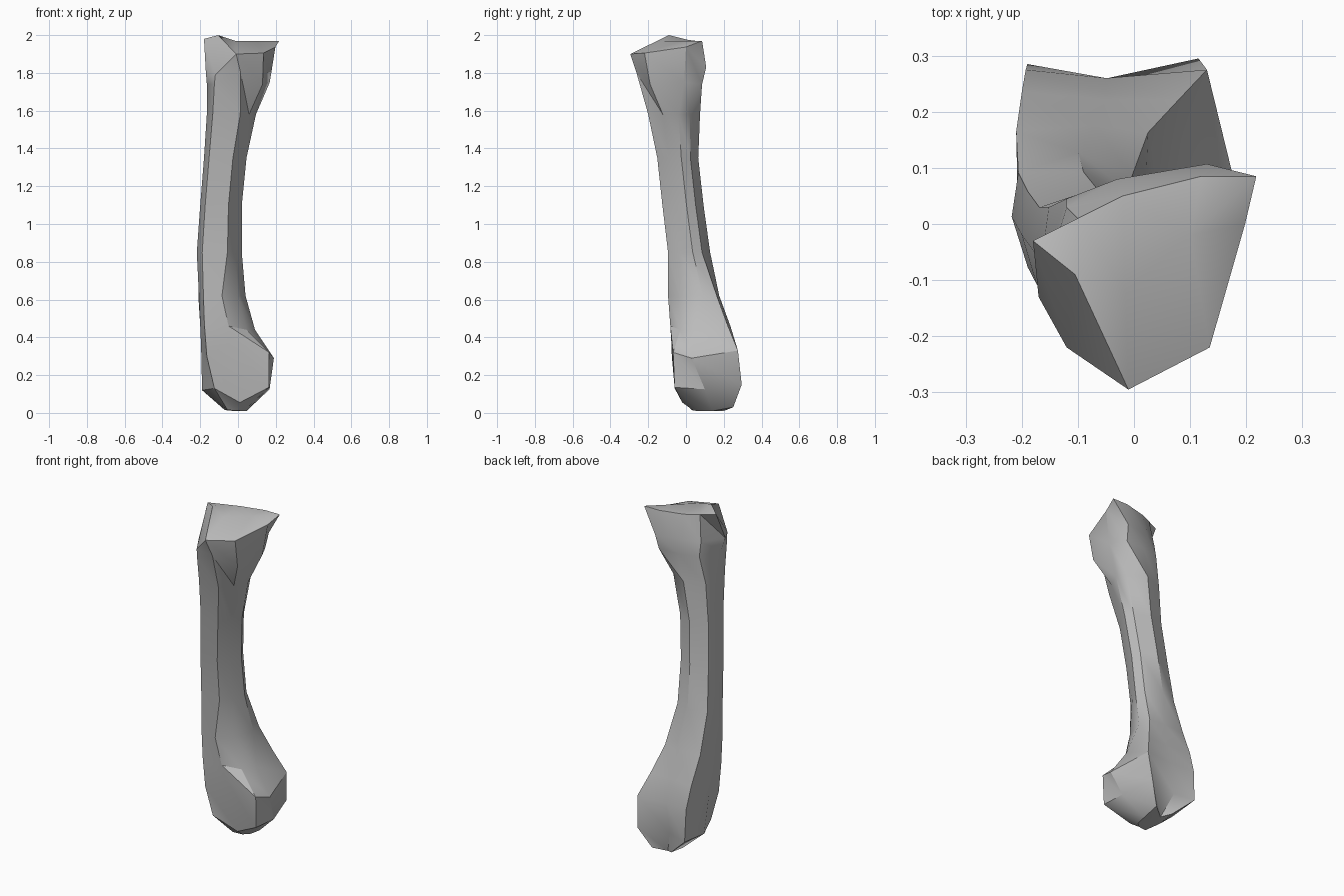
import bpy, bmesh, math

cube = bpy.data.objects.get("Cube")
if cube:
    bpy.data.objects.remove(cube, do_unlink=True)

mat = bpy.data.materials.new("bone grey")
mat.use_nodes = True
colour = (0.5, 0.5, 0.5, 1.0)
mat.diffuse_color = colour
mat.node_tree.nodes["Principled BSDF"].inputs["Base Color"].default_value = colour

# Rings run front-left, front, front-right, right, back-right, back, back-left, left

# Lower knuckle: underside, widest line, shoulder and the ridge running into the shaft
base_rings = [
    [(-.055, .03, .015), (.0, .04, .012), (.03, .07, .01), (.045, .14, .01),
     (.05, .25, .03), (-.02, .2, .01), (-.07, .24, .03), (-.07, .13, .015)],
    [(-.125, -.06, .13), (.01, -.02, .055), (.163, -.06, .135), (.167, .1, .125),
     (.115, .295, .15), (-.07, .255, .15), (-.19, .285, .14), (-.19, .1, .12)],
    [(-.165, -.075, .3), (-.03, -.078, .38), (.165, -.068, .32), (.19, .03, .29),
     (.13, .275, .33), (-.05, .26, .33), (-.193, .275, .33), (-.195, .06, .34)],
    [(-.178, -.08, .47), (-.05, -.083, .46), (.045, -.03, .44), (.09, .045, .44),
     (.08, .222, .46), (-.05, .222, .46), (-.2, .235, .46), (-.2, .05, .46)],
    [(-.183, -.083, .62), (-.085, -.095, .62), (0, -.035, .62), (.04, .09, .62),
     (.025, .163, .62), (-.07, .176, .62), (-.21, .165, .62), (-.207, .03, .62)],
]

# Shaft: one cross-section stretched to (z, x min, x max, y min, y max)
section = [(.12, .08), (.68, 0), (.86, .28), (1, .58),
           (.9, .8), (.5, .99), (.05, .83), (0, .48)]
spans = [
    (.85, -.218, .02, -.095, .13),
    (1.1, -.2, .02, -.125, .095),
    (1.35, -.18, .045, -.152, .067),
    (1.58, -.165, .095, -.2, .077),
]
shaft_rings = [[(x0 + u * (x1 - x0), y0 + v * (y1 - y0), z) for u, v in section]
               for z, x0, x1, y0, y1 in spans]

# Upper head: neck, rim and sloping top outline
head_rings = [
    [(-.125, -.21, 1.74), (.014, -.262, 1.8), (.13, -.19, 1.74), (.168, -.01, 1.75),
     (.12, .085, 1.74), (0, .08, 1.74), (-.12, .045, 1.74), (-.165, -.1, 1.74)],
    [(-.12, -.22, 1.79), (-.01, -.295, 1.9), (.135, -.22, 1.905), (.198, 0, 1.937),
     (.13, .107, 1.83), (-.03, .08, 1.83), (-.12, .03, 1.82), (-.17, -.13, 1.8)],
    [(-.105, -.09, 2.0), (-.015, -.12, 1.97), (.1, -.02, 1.97), (.218, .085, 1.97),
     (.12, .085, 1.97), (-.02, .05, 1.97), (-.1, .01, 1.975), (-.18, -.03, 1.98)],
]

# Loft all rings into one closed bone
bm = bmesh.new()
loops = [[bm.verts.new(p) for p in ring]
         for ring in base_rings + shaft_rings + head_rings]
n = len(section)
for low, high in zip(loops, loops[1:]):
    for i in range(n):
        j = (i + 1) % n
        bm.faces.new((low[i], low[j], high[i]))
        bm.faces.new((low[j], high[j], high[i]))
bm.faces.new(loops[0][::-1])
bm.faces.new(loops[-1])
bmesh.ops.triangulate(bm, faces=[f for f in bm.faces if len(f.verts) > 3])
bmesh.ops.recalc_face_normals(bm, faces=bm.faces[:])

mesh = bpy.data.meshes.new("long_bone")
bm.to_mesh(mesh)
bm.free()
mesh.materials.append(mat)
bone = bpy.data.objects.new("long_bone", mesh)
bpy.context.collection.objects.link(bone)

# Soft shading with crisp ridges
bpy.ops.object.select_all(action='DESELECT')
bone.select_set(True)
bpy.context.view_layer.objects.active = bone
bpy.ops.object.shade_smooth_by_angle(angle=math.radians(35))
